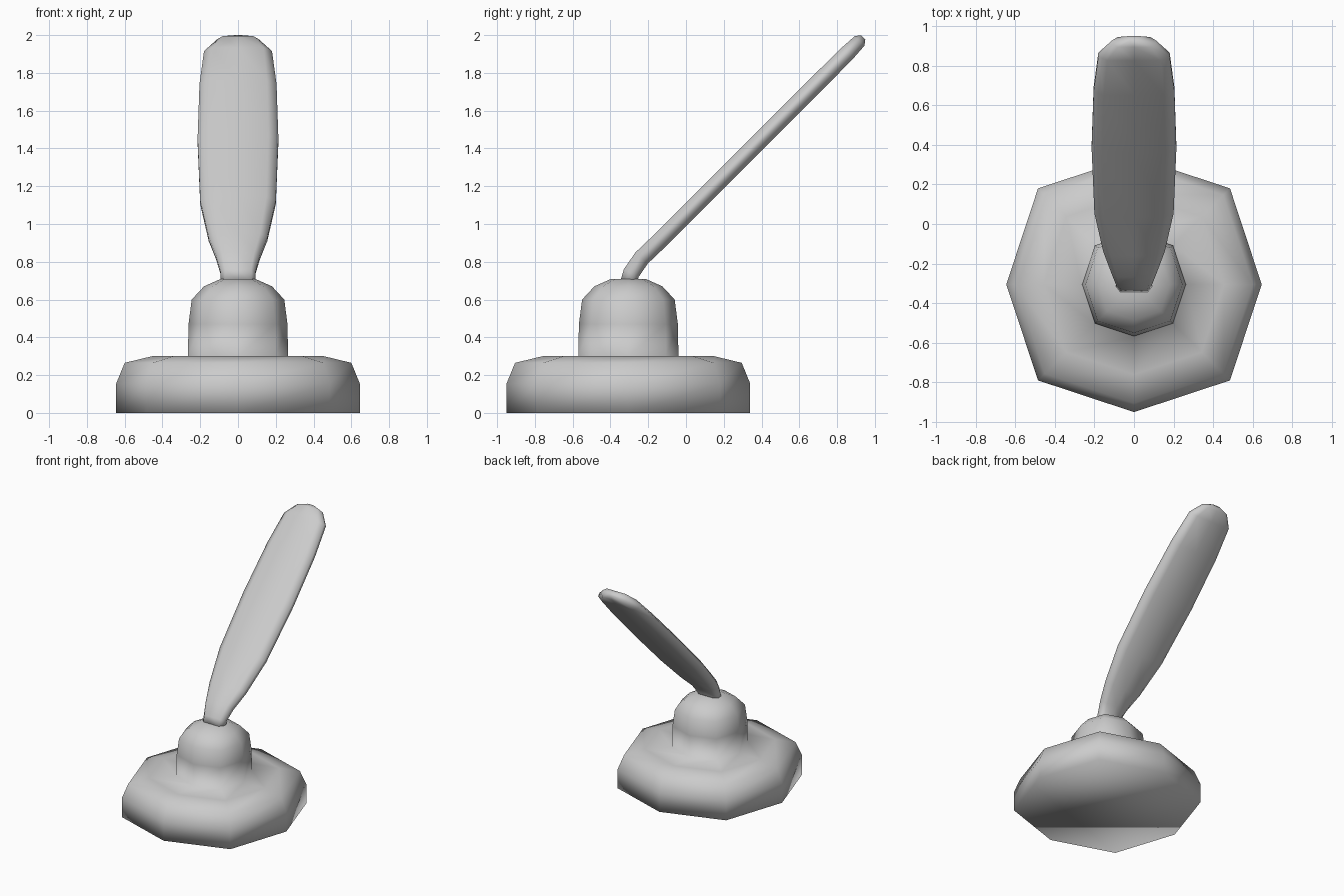
import bpy, bmesh, math
from mathutils import Vector

if "Cube" in bpy.data.objects:
    bpy.data.objects.remove(bpy.data.objects["Cube"])


def loft(name, rings):
    """Skin a list of closed rings, cap both ends, shade smooth."""
    bm = bmesh.new()
    loops = [[bm.verts.new(p) for p in r] for r in rings]
    n = len(loops[0])
    for a, b in zip(loops, loops[1:]):
        for i in range(n):
            j = (i + 1) % n
            bm.faces.new((a[i], a[j], b[j], b[i]))
    bm.faces.new(loops[0][::-1])
    bm.faces.new(loops[-1])
    bmesh.ops.recalc_face_normals(bm, faces=bm.faces[:])
    for f in bm.faces:
        f.smooth = True
    me = bpy.data.meshes.new(name)
    bm.to_mesh(me)
    bm.free()
    ob = bpy.data.objects.new(name, me)
    bpy.context.collection.objects.link(ob)
    return ob


# Octagonal base and dome, one profile of (radius, height)
profile = [(0.645, 0), (0.645, 0.155), (0.60, 0.265), (0.455, 0.30),
           (0.265, 0.30), (0.262, 0.47), (0.245, 0.60), (0.18, 0.67),
           (0.09, 0.71)]


def octagon(r, z):
    pts = []
    for i in range(8):
        a = i * math.pi / 4
        k = r * (1.063 if i % 2 else 1.0)  # corners sit slightly further out
        pts.append((k * math.cos(a), -0.305 + k * math.sin(a), z))
    return pts


loft("base", [octagon(r, z) for r, z in profile])

# Leaning lever blade: (y, z, half width, half thickness)
stations = [(-0.303, 0.69, 0.092, 0.045), (-0.29, 0.74, 0.092, 0.044),
            (-0.235, 0.82, 0.115, 0.044), (-0.13, 0.92, 0.155, 0.044),
            (0.065, 1.115, 0.20, 0.044), (0.39, 1.44, 0.214, 0.044),
            (0.68, 1.73, 0.204, 0.044), (0.855, 1.905, 0.18, 0.042),
            (0.919, 1.969, 0.11, 0.036), (0.938, 1.988, 0.03, 0.016)]
section = [(1, 0.35), (0.75, 1), (0, 1), (-0.75, 1), (-1, 0.35),
           (-1, -0.35), (-0.75, -1), (0, -1), (0.75, -1), (1, -0.35)]
rings = []
for i, (y, z, w, t) in enumerate(stations):
    p, q = stations[max(i - 1, 0)], stations[min(i + 1, len(stations) - 1)]
    d = Vector((0, q[0] - p[0], q[1] - p[1])).normalized()
    normal = Vector((0, -d.z, d.y))
    rings.append([Vector((u * w, y, z)) + normal * (v * t) for u, v in section])
loft("lever", rings)
